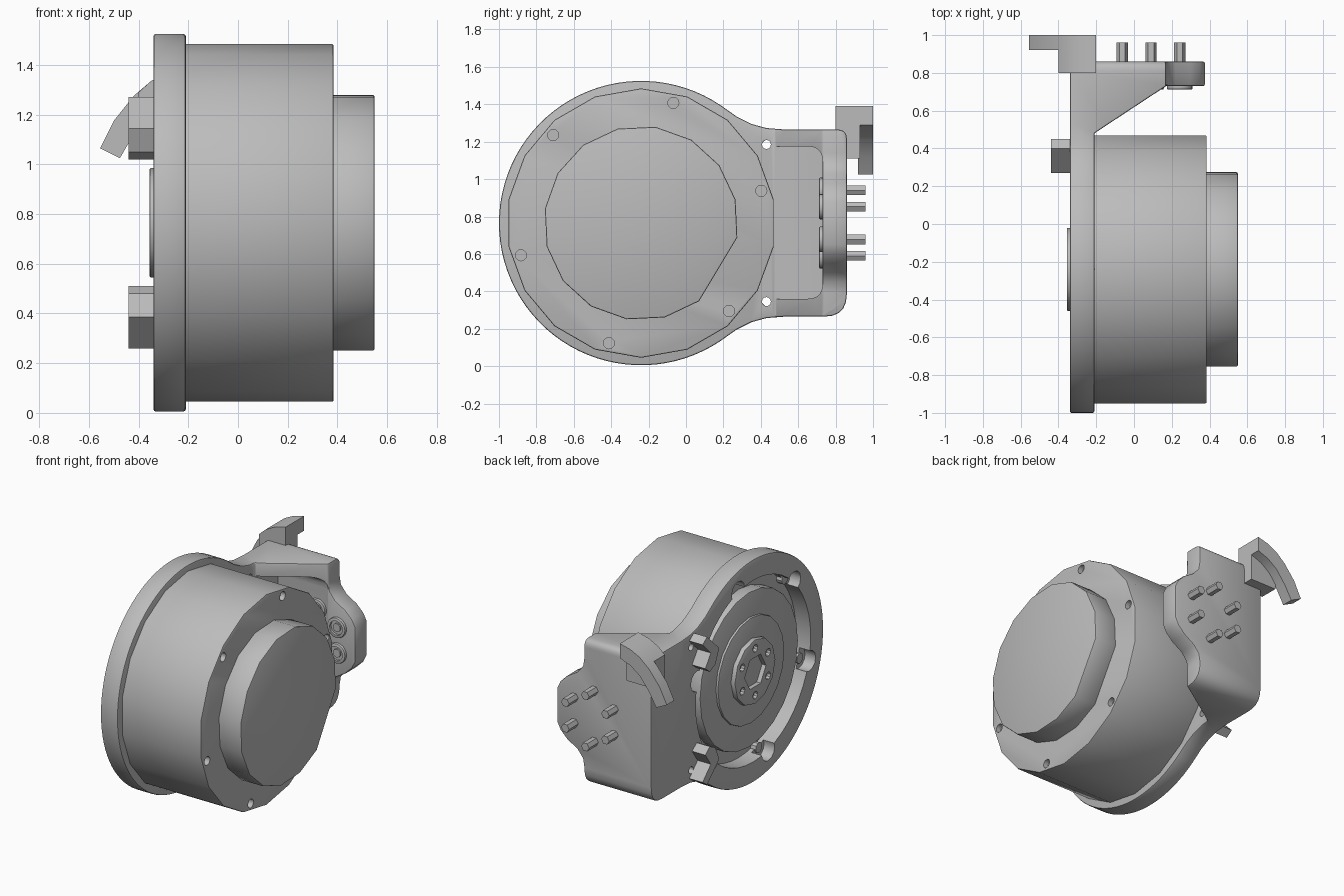
import bpy, bmesh
from math import cos, sin, radians, pi
from mathutils import Vector

if "Cube" in bpy.data.objects:
    bpy.data.objects.remove(bpy.data.objects["Cube"])

grey = bpy.data.materials.new("satin grey")
grey.use_nodes = True
grey.diffuse_color = (0.5, 0.5, 0.5, 1)
grey.node_tree.nodes["Principled BSDF"].inputs["Base Color"].default_value = (0.5, 0.5, 0.5, 1)

CY, CZ = -0.24, 0.765          # motor axis, running along x
BOLTS = [15 + 60 * k for k in range(6)]


def ring(r, n, start=0.0, c=(CY, CZ)):
    return [(c[0] + r * cos(radians(start) + 2 * pi * k / n),
             c[1] + r * sin(radians(start) + 2 * pi * k / n)) for k in range(n)]


def polar(r, deg, c=(CY, CZ)):
    return (c[0] + r * cos(radians(deg)), c[1] + r * sin(radians(deg)))


def apply(ob, mod):
    with bpy.context.temp_override(object=ob, active_object=ob, selected_objects=[ob]):
        bpy.ops.object.modifier_apply(modifier=mod.name)


def bevel_edges(ob, width):
    mod = ob.modifiers.new("bevel", "BEVEL")
    mod.width, mod.segments = width, 2
    mod.limit_method, mod.angle_limit = "ANGLE", radians(50)
    apply(ob, mod)


def prism(name, pts, a, b, axis="x", bevel=0.0):
    """Extrude a 2D outline from a to b along an axis."""
    place = {"x": lambda t, u, v: (t, u, v),
             "y": lambda t, u, v: (u, t, v),
             "z": lambda t, u, v: (u, v, t)}[axis]
    bm = bmesh.new()
    face = bm.faces.new([bm.verts.new(place(a, u, v)) for u, v in pts])
    out = bmesh.ops.extrude_face_region(bm, geom=[face])
    moved = [g for g in out["geom"] if isinstance(g, bmesh.types.BMVert)]
    bmesh.ops.translate(bm, verts=moved, vec=Vector(place(b - a, 0, 0)))
    bmesh.ops.recalc_face_normals(bm, faces=bm.faces)
    me = bpy.data.meshes.new(name)
    bm.to_mesh(me)
    bm.free()
    me.materials.append(grey)
    ob = bpy.data.objects.new(name, me)
    bpy.context.collection.objects.link(ob)
    if bevel:
        bevel_edges(ob, bevel)
    return ob


def cut(ob, pts, a, b, axis="x"):
    tool = prism("cutter", pts, a, b, axis)
    tool.hide_render = True
    mod = ob.modifiers.new("cut", "BOOLEAN")
    mod.operation, mod.solver, mod.object = "DIFFERENCE", "EXACT", tool
    apply(ob, mod)
    bpy.data.objects.remove(tool)


def rounded(corners, radii, n=5):
    """Round polygon corners with short quadratic arcs."""
    pts = []
    for i, (c, r) in enumerate(zip(corners, radii)):
        c = Vector(c)
        if r == 0:
            pts.append(tuple(c))
            continue
        p = c + (Vector(corners[i - 1]) - c).normalized() * r
        q = c + (Vector(corners[(i + 1) % len(corners)]) - c).normalized() * r
        for k in range(n + 1):
            t = k / n
            pts.append(tuple(p * (1 - t) ** 2 + c * 2 * t * (1 - t) + q * t * t))
    return pts


def flip(pts):
    return [(u, 2 * CZ - v) for u, v in pts]


# Mounting bracket: round flange, neck and end plate in one outline
neck = [(0.27, 1.335), (0.35, 1.295), (0.43, 1.273)]
end = rounded([(0.53, 0.265), (0.86, 0.265), (0.86, 1.265), (0.53, 1.265)], [0, 0.12, 0.05, 0])
outline = [polar(0.76, 56 + k * 4) for k in range(63)] + flip(neck) + end + neck[::-1]
bracket = prism("mounting_bracket", outline, -0.34, 0.375)
# slope of the gussets, leaving the thin flange
cut(bracket, [(-0.21, -1.2), (-0.21, 0.48), (0.17, 0.73), (0.5, 0.73), (0.5, -1.2)], -0.1, 1.7, "z")
# shoulders beside the rounded bulge of the plate
shoulder = [(0.17, 1.4), (0.17, 1.14), (0.18, 1.08), (0.22, 1.03), (0.3, 0.98),
            (0.35, 0.93), (0.38, 0.87), (0.5, 0.87), (0.5, 1.4)]
cut(bracket, shoulder, 0.4, 1.0, "y")
cut(bracket, flip(shoulder), 0.4, 1.0, "y")
bevel_edges(bracket, 0.014)
# pocket between the gussets
pocket = rounded([(0.3, 0.36), (0.73, 0.36), (0.73, 1.175), (0.3, 1.175)], [0, 0.08, 0.08, 0])
cut(bracket, pocket, -0.209, 0.5)
# screw holes in the neck
for z in (1.185, 0.345):
    cut(bracket, ring(0.024, 12, 0, (0.43, z)), -0.5, 0.1)
# rear recess with a notch at each bolt
cut(bracket, ring(0.62, 48), -0.5, -0.23)
for a in BOLTS:
    cut(bracket, ring(0.07, 12, 0, polar(0.625, a)), -0.5, -0.26)

# Motor body and its face bolts
body = prism("motor_body", ring(0.72, 18, 10), -0.225, 0.385, "x", 0.008)
for a in BOLTS:
    cut(body, ring(0.03, 12, 0, polar(0.665, a)), 0.35, 0.5)
    prism("recess_bolt", ring(0.035, 10, 0, polar(0.625, a)), -0.27, -0.22)

# Front cap, one facet twice as wide
cap_pts = ring(0.52, 16, -8.5)
del cap_pts[15]
prism("front_cap", cap_pts, 0.37, 0.55, "x", 0.008)

# Output rotor and stepped hub
prism("rotor_disc", ring(0.53, 24), -0.31, -0.2, "x", 0.008)
prism("rotor_ring", ring(0.36, 20), -0.325, -0.3, "x", 0.005)
hub = prism("output_hub", ring(0.22, 12), -0.356, -0.315, "x", 0.006)
cut(hub, ring(0.115, 6), -0.5, -0.326)
for k in range(6):
    cut(hub, ring(0.026, 10, 0, polar(0.16, 60 * k + 30)), -0.5, -0.33)

# Angled stops on the rear of the neck
stop = [(0.27, 1.145), (0.40, 1.27), (0.45, 1.235), (0.36, 1.145),
        (0.42, 1.06), (0.37, 1.02), (0.31, 1.05)]
prism("upper_stop", stop, -0.44, -0.33)
prism("lower_stop", flip(stop), -0.44, -0.33)

# Connector pins with their collars inside the pocket
for k in range(6):
    c = polar(0.175, 30 + 60 * k, (0.09, CZ))
    prism("connector_pin", ring(0.03, 6, 0, c), 0.84, 0.96, "y")
    collar = prism("pin_collar", ring(0.068, 20, 0, c), 0.712, 0.75, "y", 0.006)
    cut(collar, ring(0.048, 20, 0, c), 0.6, 0.728, "y")
    prism("collar_core", ring(0.028, 12, 0, c), 0.718, 0.75, "y")

# Curved cable clip on the upper corner
outer = [(-0.2, 1.39), (-0.28, 1.37), (-0.35, 1.335), (-0.42, 1.275), (-0.5, 1.175), (-0.555, 1.065)]
inner = [(-0.475, 1.025), (-0.42, 1.12), (-0.35, 1.21), (-0.28, 1.26), (-0.2, 1.29)]
prism("clip_arm", outer + inner, 0.92, 1.0, "y")
prism("clip_block", outer[:3] + [(-0.4, 1.29), (-0.4, 1.11), (-0.2, 1.11)], 0.8, 0.93, "y")

# Smooth shading with crisp edges
bpy.ops.object.select_all(action="DESELECT")
for ob in bpy.context.collection.objects:
    if ob.type == "MESH":
        ob.select_set(True)
        bpy.context.view_layer.objects.active = ob
bpy.ops.object.shade_smooth_by_angle(angle=radians(32))
